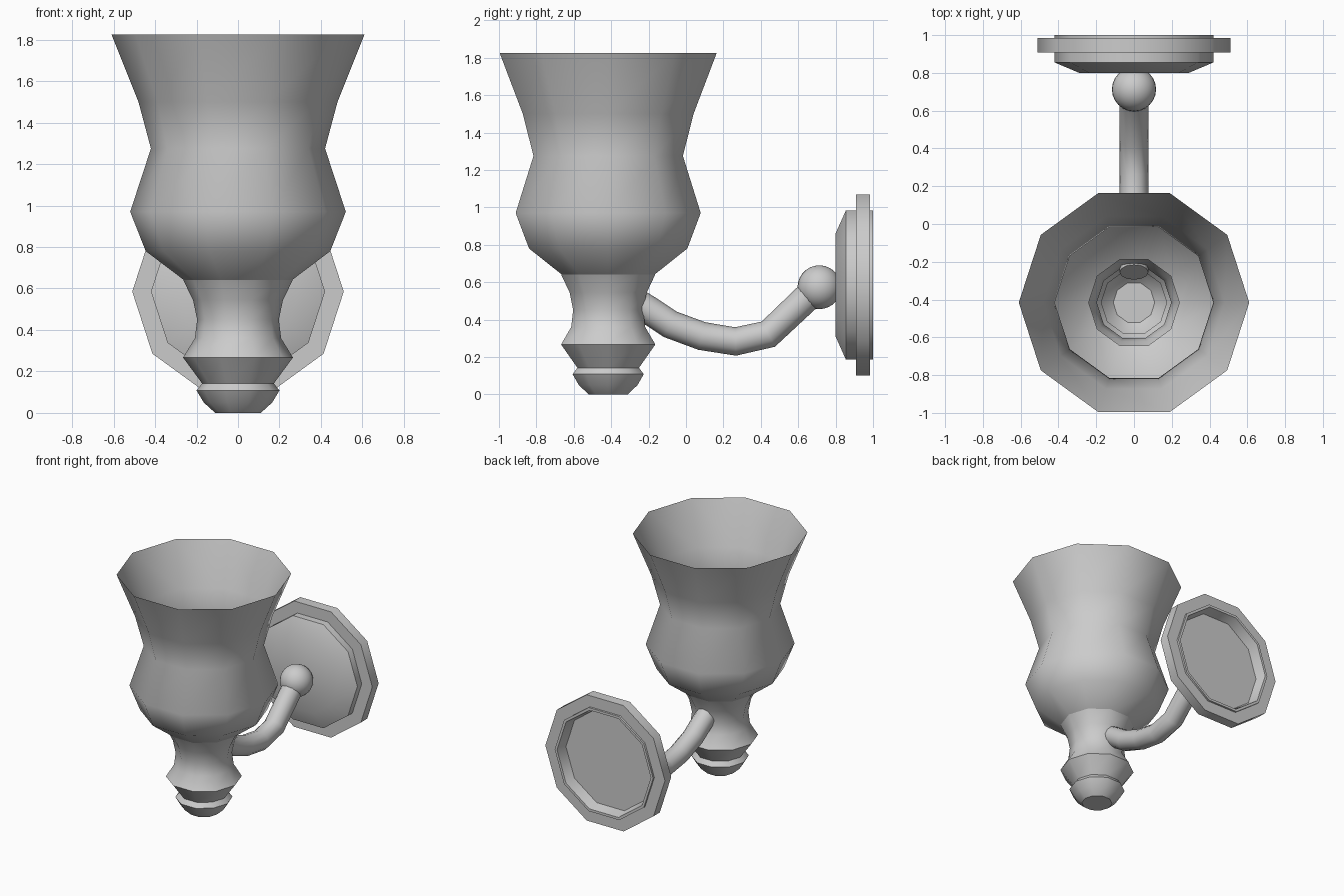
import bpy, bmesh, math

if "Cube" in bpy.data.objects:
    bpy.data.objects.remove(bpy.data.objects["Cube"])

CUP_Y = -0.416   # axis of the lamp cup and shade
PLATE_Z = 0.585  # height of the wall plate centre
SIDES = 10


def smooth(obj, angle=40):
    bpy.ops.object.select_all(action='DESELECT')
    obj.select_set(True)
    bpy.context.view_layer.objects.active = obj
    bpy.ops.object.shade_smooth_by_angle(angle=math.radians(angle))


def lathe(name, profile, place, cap_first=False, cap_last=False):
    """Turn (radius, height) points into a ten-sided shell."""
    bm = bmesh.new()
    rings = []
    for r, h in profile:
        ring = []
        for i in range(SIDES):
            a = 2 * math.pi * i / SIDES
            ring.append(bm.verts.new(place(r * math.cos(a), r * math.sin(a), h)))
        rings.append(ring)
    for lo, hi in zip(rings, rings[1:]):
        for i in range(SIDES):
            j = (i + 1) % SIDES
            bm.faces.new((lo[i], lo[j], hi[j], hi[i]))
    if cap_first:
        bm.faces.new(rings[0][::-1])
    if cap_last:
        bm.faces.new(rings[-1])
    if cap_first and cap_last:
        bmesh.ops.recalc_face_normals(bm, faces=bm.faces[:])
    mesh = bpy.data.meshes.new(name)
    bm.to_mesh(mesh)
    bm.free()
    obj = bpy.data.objects.new(name, mesh)
    bpy.context.collection.objects.link(obj)
    smooth(obj)
    return obj


def upright(u, v, h):
    return (u, CUP_Y + v, h)


def on_wall(u, v, h):
    return (u, h, PLATE_Z + v)


# Flared open shade
lathe("shade", [(0.24, 0.625), (0.445, 0.78), (0.52, 0.97), (0.42, 1.275),
                (0.48, 1.5), (0.61, 1.825)], upright)

# Cup holding the shade, open at the top, with a stepped finial below
lathe("cup", [(0.11, 0.0), (0.165, 0.05), (0.20, 0.108), (0.173, 0.142),
              (0.265, 0.267), (0.208, 0.36), (0.197, 0.45), (0.217, 0.545),
              (0.265, 0.642)], upright, cap_first=True)

# Wall plate: bevelled front, outer flange, shallow recess at the back
lathe("wall_plate", [(0.29, 0.80), (0.42, 0.855), (0.42, 0.908), (0.51, 0.908),
                     (0.51, 0.985), (0.42, 0.985), (0.42, 1.0), (0.40, 1.0),
                     (0.38, 0.92)], on_wall, cap_first=True, cap_last=True)

# Curved arm from the cup to the ball joint
path = [(-0.255, 0.485), (-0.19, 0.445), (-0.085, 0.375), (0.085, 0.312),
        (0.265, 0.283), (0.44, 0.322), (0.66, 0.53)]
curve = bpy.data.curves.new("arm", 'CURVE')
curve.dimensions = '3D'
curve.bevel_depth = 0.076
curve.bevel_resolution = 4
curve.use_fill_caps = True
spline = curve.splines.new('POLY')
spline.points.add(len(path) - 1)
for p, (y, z) in zip(spline.points, path):
    p.co = (0, y, z, 1)
arm = bpy.data.objects.new("arm", curve)
bpy.context.collection.objects.link(arm)
bpy.ops.object.select_all(action='DESELECT')
arm.select_set(True)
bpy.context.view_layer.objects.active = arm
bpy.ops.object.convert(target='MESH')
smooth(bpy.context.view_layer.objects.active, 45)

# Ball joint against the plate
bpy.ops.mesh.primitive_uv_sphere_add(segments=24, ring_count=14, radius=0.117,
                                     location=(0, 0.713, 0.573))
ball = bpy.context.object
ball.name = "ball_joint"
smooth(ball)
